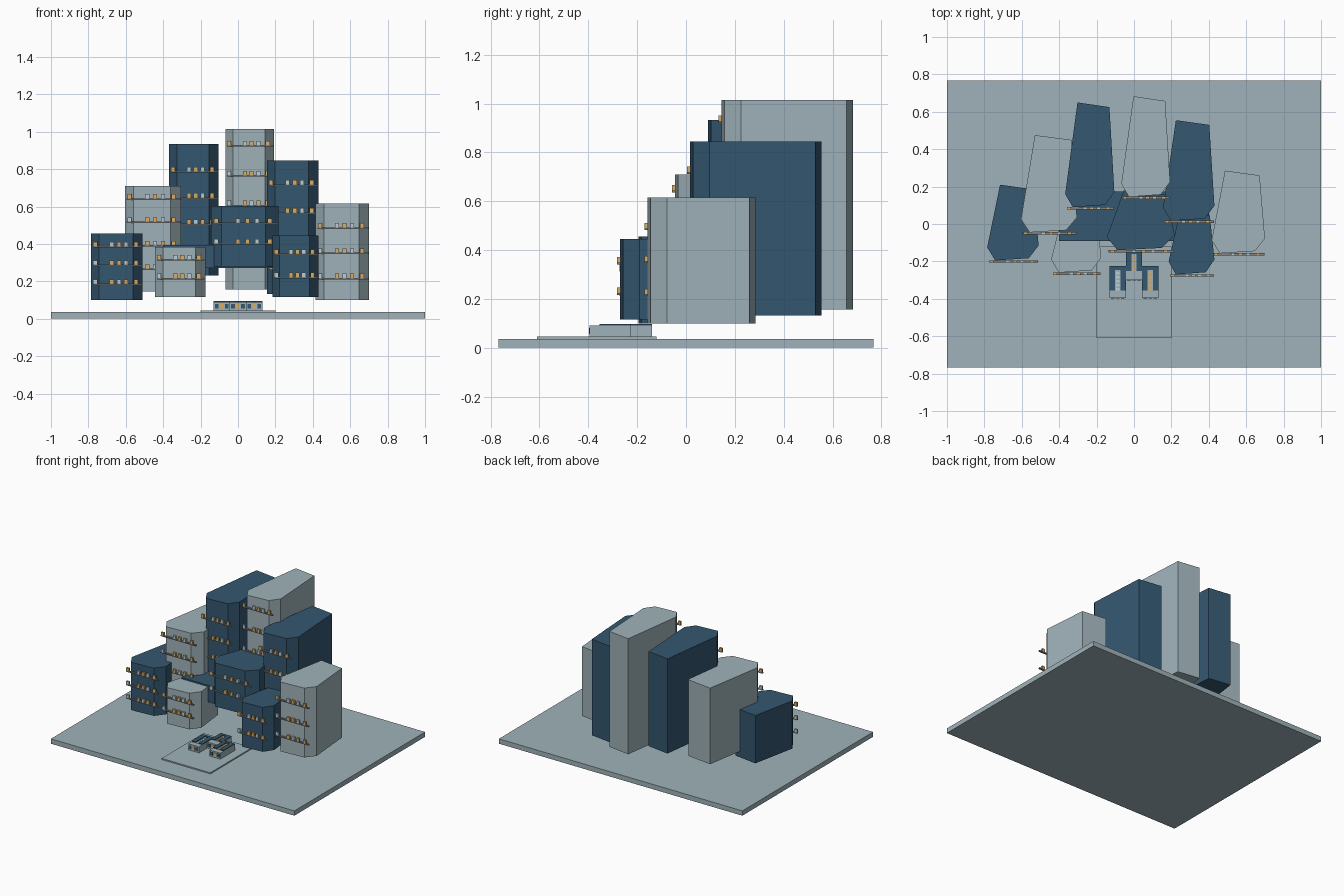
import bpy
import bmesh
from mathutils import Matrix, Vector

cube = bpy.data.objects.get("Cube")
if cube:
    bpy.data.objects.remove(cube, do_unlink=True)


def make_material(name, rgb):
    material = bpy.data.materials.new(name)
    material.use_nodes = True
    colour = (*rgb, 1)
    material.diffuse_color = colour
    shader = material.node_tree.nodes["Principled BSDF"]
    shader.inputs["Base Color"].default_value = colour
    shader.inputs["Roughness"].default_value = 0.8
    return material


LIGHT, DARK, METAL, AMBER, PALE = range(5)
MATERIALS = [
    make_material("pale blue grey", (0.35, 0.45, 0.49)),
    make_material("deep slate blue", (0.034, 0.095, 0.16)),
    make_material("bronze grey", (0.22, 0.22, 0.22)),
    make_material("amber glow", (0.72, 0.42, 0.12)),
    make_material("pale glass", (0.5, 0.62, 0.66)),
]


def add_box(bm, x, y, z, material):
    """Add a box from three (low, high) ranges."""
    low, high = Vector((x[0], y[0], z[0])), Vector((x[1], y[1], z[1]))
    size = high - low
    matrix = Matrix.Translation((low + high) / 2) @ Matrix.Diagonal((*size, 1))
    made = bmesh.ops.create_cube(bm, size=1, matrix=matrix)
    for face in {f for v in made["verts"] for f in v.link_faces}:
        face.material_index = material


def finish(bm, name):
    bmesh.ops.recalc_face_normals(bm, faces=bm.faces[:])
    mesh = bpy.data.meshes.new(name)
    bm.to_mesh(mesh)
    bm.free()
    for material in MATERIALS:
        mesh.materials.append(material)
    obj = bpy.data.objects.new(name, mesh)
    bpy.context.collection.objects.link(obj)
    return obj


def box(name, x, y, z, material):
    bm = bmesh.new()
    add_box(bm, x, y, z, material)
    return finish(bm, name)


def tower(name, x, y, z, material):
    """Tapered six-sided block with chamfered front corners."""
    front, back = y
    outline = [(0.25, back), (0.9, back - 0.025), (1, front + 0.08),
               (0.81, front + 0.012), (0.155, front), (0, front + 0.07)]
    width = x[1] - x[0]
    bm = bmesh.new()
    base = bm.faces.new([bm.verts.new((x[0] + u * width, v, z[0])) for u, v in outline])
    base.material_index = material
    top = bmesh.ops.extrude_face_region(bm, geom=[base], use_keep_orig=True)
    rim = [v for v in top["geom"] if isinstance(v, bmesh.types.BMVert)]
    bmesh.ops.translate(bm, verts=rim, vec=(0, 0, z[1] - z[0]))
    for face in bm.faces:
        face.material_index = material
    finish(bm, name)


def balconies(name, x, front, top, step, count):
    """Thin ledges with a row of small window boxes on each."""
    bm = bmesh.new()
    width = x[1] - x[0]
    y = (front - 0.012, front + 0.001)
    glass = [AMBER, PALE, AMBER, PALE, AMBER]
    for level in range(count):
        z = top - level * step
        add_box(bm, (x[0] + 0.01, x[1] - 0.003), y, (z - 0.004, z + 0.004), METAL)
        for i, u in enumerate([0.08, 0.4, 0.54, 0.68, 0.87]):
            cx = x[0] + u * width
            add_box(bm, (cx - 0.011, cx + 0.011), y, (z + 0.004, z + 0.026),
                    glass[(i + level * 3) % len(glass)])
    finish(bm, name)


# Ground and plaza
box("ground_slab", (-1, 1), (-0.767, 0.767), (0, 0.036), LIGHT)
box("plaza", (-0.2, 0.2), (-0.61, -0.12), (0.036, 0.045), LIGHT)

# Towers: name, x, y, z, colour, then top ledge, spacing and number of ledges
TOWERS = [
    ("outer_right", (-0.785, -0.51), (-0.195, 0.21), (0.10, 0.455), DARK, 0.385, 0.1, 3),
    ("rear_right", (-0.605, -0.305), (-0.045, 0.475), (0.145, 0.71), LIGHT, 0.64, 0.125, 4),
    ("tall_right", (-0.368, -0.105), (0.09, 0.65), (0.23, 0.933), DARK, 0.785, 0.14, 4),
    ("tallest", (-0.068, 0.193), (0.145, 0.683), (0.157, 1.015), LIGHT, 0.925, 0.16, 4),
    ("tall_left", (0.155, 0.43), (0.017, 0.555), (0.132, 0.845), DARK, 0.715, 0.15, 4),
    ("outer_left", (0.415, 0.70), (-0.157, 0.285), (0.10, 0.615), LIGHT, 0.485, 0.135, 3),
    ("front_left", (0.185, 0.43), (-0.27, 0.07), (0.115, 0.445), DARK, 0.345, 0.125, 2),
    ("front_right", (-0.443, -0.175), (-0.26, 0.08), (0.115, 0.383), LIGHT, 0.315, 0.1, 2),
    ("centre", (-0.145, 0.217), (-0.14, 0.18), (0.28, 0.603), DARK, 0.51, 0.11, 2),
]
for label, x, y, z, colour, top, step, count in TOWERS:
    tower(label + "_tower", x, y, z, colour)
    balconies(label + "_balconies", x, y[0], top, step, count)

# Bridge block linking the towers
box("bridge_block", (-0.4, 0.4), (-0.09, 0.175), (0.27, 0.394), DARK)


# Entrance pavilion: two wings and a centre hall
def pavilion_block(name, cx, y, court):
    """Light block with dark roof edges around a strip of skylights."""
    half, roof = 0.044, 0.09
    bm = bmesh.new()
    add_box(bm, (cx - half, cx + half), y, (0.045, roof), LIGHT)
    plate = (roof, roof + 0.006)
    back = y[1]
    for side in (-1, 1):
        edges = sorted((cx + side * half, cx + side * 0.014))
        add_box(bm, edges, (y[0] + court, back), plate, DARK)
    add_box(bm, (cx - 0.014, cx + 0.014), (back - 0.02, back), plate, DARK)
    length = back - 0.025 - y[0] - court
    for i in range(5):
        start = y[0] + court + i * length / 5
        add_box(bm, (cx - 0.009, cx + 0.009), (start, start + length / 8),
                (roof, roof + 0.003), AMBER if cx >= 0 else PALE)
    for i in (-1, 0, 1):
        wx = cx + i * 0.027
        add_box(bm, (wx - 0.01, wx + 0.01), (y[0] - 0.003, y[0]),
                (0.055, 0.08), AMBER if i == 0 else DARK)
    finish(bm, name)


for label, cx in (("right", -0.087), ("left", 0.087)):
    pavilion_block("pavilion_" + label + "_wing", cx, (-0.395, -0.225), 0.04)
pavilion_block("pavilion_hall", 0, (-0.30, -0.14), 0.05)
